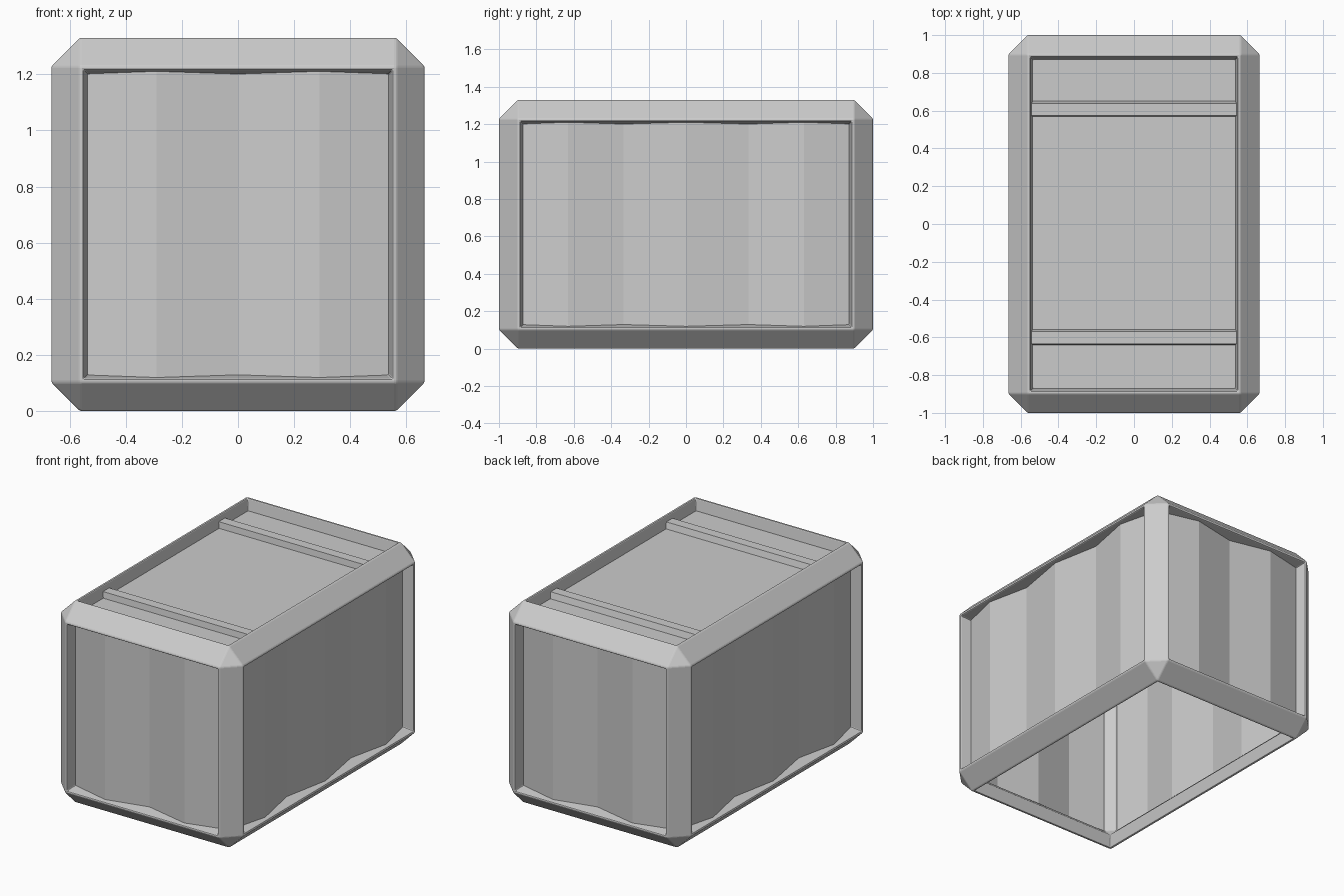
import bpy, bmesh
from mathutils import Matrix, Vector

if "Cube" in bpy.data.objects:
    bpy.data.objects.remove(bpy.data.objects["Cube"])

HX, HY, H = 0.665, 1.0, 1.33      # half width, half length, height
PEAK, VALLEY = 0.025, 0.075       # wall fold depths below the outer faces
TUCK = 0.112                      # panel edges tuck into the beams


def finish(bm, name):
    bmesh.ops.recalc_face_normals(bm, faces=bm.faces)
    me = bpy.data.meshes.new(name)
    bm.to_mesh(me)
    bm.free()
    ob = bpy.data.objects.new(name, me)
    bpy.context.collection.objects.link(ob)
    return ob


def chamfered_box(bm, inset, chamfer):
    size = (2 * (HX - inset), 2 * (HY - inset), H - 2 * inset, 1)
    mat = Matrix.Translation((0, 0, H / 2)) @ Matrix.Diagonal(size)
    verts = bmesh.ops.create_cube(bm, size=1, matrix=mat)["verts"]
    edges = list({e for v in verts for e in v.link_edges})
    bmesh.ops.bevel(bm, geom=edges, offset=chamfer, segments=1,
                    profile=0.5, affect='EDGES')


# Frame: outer and inner chamfered shells joined through six openings
def make_frame():
    bm = bmesh.new()
    chamfered_box(bm, 0.0, 0.102)
    chamfered_box(bm, 0.08, 0.05)
    bm.normal_update()
    mid = Vector((0, 0, H / 2))
    sides = {}
    for f in bm.faces:
        if max(abs(c) for c in f.normal) > 0.99:
            key = tuple(round(c) for c in f.normal)
            sides.setdefault(key, []).append(f)
    pairs = []
    for fs in sides.values():
        fs.sort(key=lambda f: (f.calc_center_median() - mid).length)
        pairs.append(fs)
    bmesh.ops.inset_individual(bm, faces=[p[1] for p in pairs], thickness=0.018)
    for inner, outer in pairs:
        near = {v: min(inner.verts, key=lambda w: (w.co - v.co).length)
                for v in outer.verts}
        vs = list(outer.verts)
        for a, b in zip(vs, vs[1:] + vs[:1]):
            bm.faces.new((a, b, near[b], near[a]))
    bmesh.ops.delete(bm, geom=[f for p in pairs for f in p], context='FACES_ONLY')
    ob = finish(bm, "frame")
    bev = ob.modifiers.new("edge_rounding", 'BEVEL')
    bev.width = 0.007
    bev.segments = 2
    bev.limit_method = 'ANGLE'


# Sweep an open or closed profile of points along a vector
def sweep(name, pts, vec, closed=False):
    bm = bmesh.new()
    a = [bm.verts.new(p) for p in pts]
    b = [bm.verts.new(Vector(p) + Vector(vec)) for p in pts]
    n = len(pts)
    for i in range(n if closed else n - 1):
        j = (i + 1) % n
        bm.faces.new((a[i], a[j], b[j], b[i]))
    if closed:
        bm.faces.new(a)
        bm.faces.new(b)
    return finish(bm, name)


make_frame()

# Folded walls on all four sides
rise = (0, 0, H - 2 * TUCK)
ex, ey = HX - TUCK, HY - TUCK
short = [-ex, -0.29, 0, 0.29, ex]
long = [-ey, -0.63, -0.335, 0, 0.335, 0.63, ey]
for s, end, side in ((-1, "front", "left"), (1, "back", "right")):
    depth = lambda i: PEAK if i % 2 else VALLEY
    sweep(end + "_wall", [(x, s * (HY - depth(i)), TUCK)
                          for i, x in enumerate(short)], rise)
    sweep(side + "_wall", [(s * (HX - depth(i)), y, TUCK)
                           for i, y in enumerate(long)], rise)

# Flat lid with two raised cross bars
zl = H - 0.075
sweep("lid", [(-ex, -ey, zl), (-ex, ey, zl)], (2 * ex, 0, 0))
for name, y in (("front_lid_bar", -0.598), ("back_lid_bar", 0.61)):
    prof = [(-0.042, 0), (-0.036, 0.04), (0.028, 0.04), (0.04, 0)]
    sweep(name, [(-0.542, y + u, zl + w) for u, w in prof],
          (1.084, 0, 0), closed=True)
